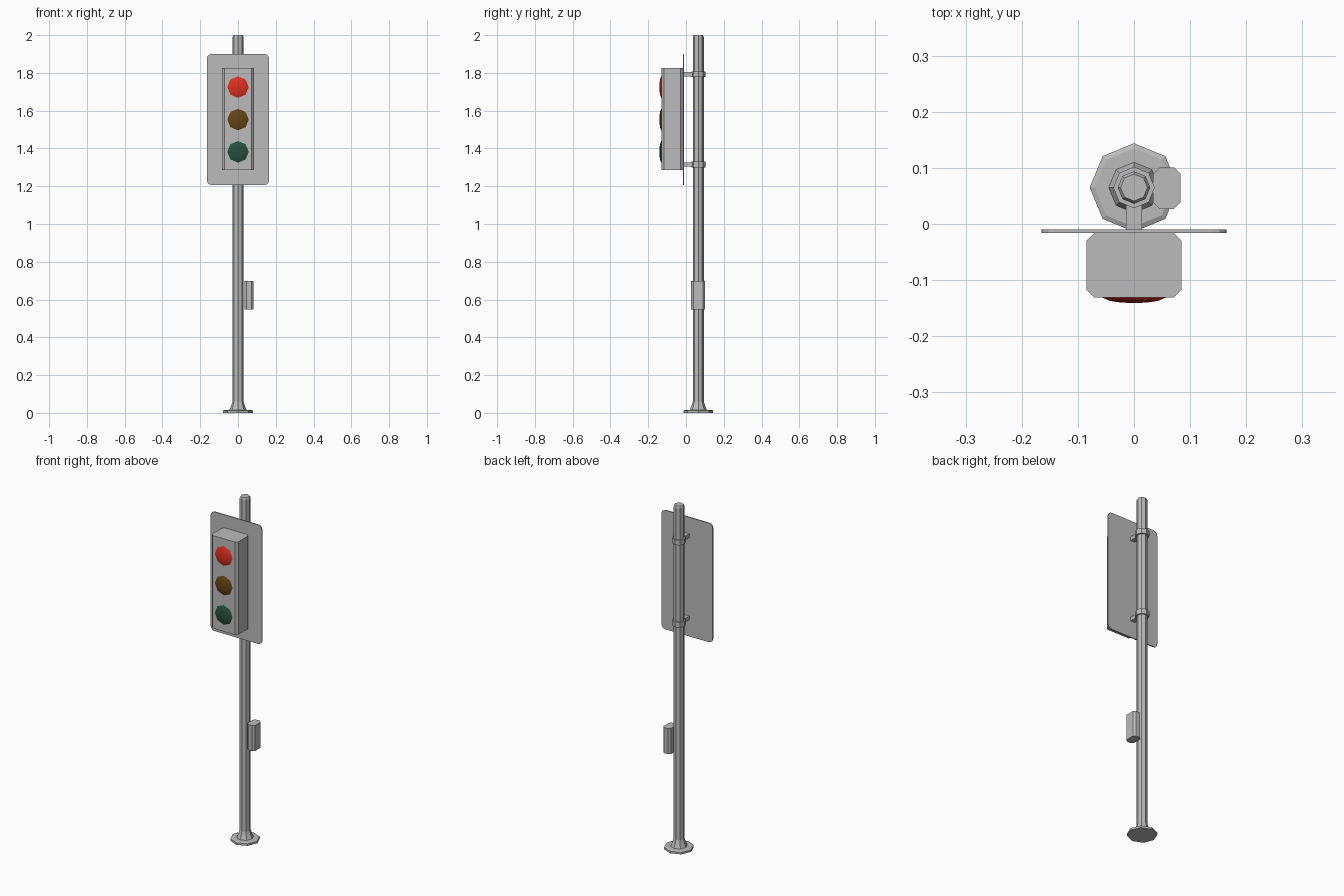
import bpy, bmesh, math
from mathutils import Matrix, Vector

cube = bpy.data.objects.get("Cube")
if cube:
    bpy.data.objects.remove(cube, do_unlink=True)

POLE_Y = 0.065


def material(name, rgb):
    m = bpy.data.materials.new(name)
    m.use_nodes = True
    m.diffuse_color = (*rgb, 1)
    m.node_tree.nodes["Principled BSDF"].inputs["Base Color"].default_value = (*rgb, 1)
    return m


grey = material("painted grey", (0.5, 0.5, 0.5))
red = material("lit red", (0.74, 0.03, 0.015))
amber = material("dim amber", (0.13, 0.06, 0.007))
green = material("dim green", (0.02, 0.08, 0.045))


def finish(name, bm, mat):
    bmesh.ops.recalc_face_normals(bm, faces=bm.faces)
    mesh = bpy.data.meshes.new(name)
    bm.to_mesh(mesh)
    bm.free()
    mesh.materials.append(mat)
    ob = bpy.data.objects.new(name, mesh)
    bpy.context.collection.objects.link(ob)
    return ob


def lathe(name, profile, mat, matrix, sides=8):
    """Rings of (radius, height) joined into a closed solid."""
    bm = bmesh.new()
    rings = []
    for r, h in profile:
        angles = [2 * math.pi * i / sides for i in range(sides)]
        rings.append([bm.verts.new((r * math.cos(a), r * math.sin(a), h)) for a in angles])
    for low, high in zip(rings, rings[1:]):
        for i in range(sides):
            j = (i + 1) % sides
            bm.faces.new((low[i], low[j], high[j], high[i]))
    bm.faces.new(rings[0][::-1])
    bm.faces.new(rings[-1])
    bm.transform(matrix)
    return finish(name, bm, mat)


def box(name, low, high, mat, axis=None, bevel=0, segments=1):
    """Box between two corners; edges along one axis may be bevelled."""
    low, high = Vector(low), Vector(high)
    bm = bmesh.new()
    bmesh.ops.create_cube(bm, size=1)
    bm.transform(Matrix.Translation((low + high) / 2) @ Matrix.Diagonal((*(high - low), 1)))
    if bevel:
        edges = [e for e in bm.edges
                 if abs((e.verts[0].co - e.verts[1].co).normalized()[axis]) > 0.9]
        bmesh.ops.bevel(bm, geom=edges, offset=bevel, segments=segments,
                        profile=0.5, affect='EDGES')
    return finish(name, bm, mat)


# Pole and its flared foot
at_pole = Matrix.Translation((0, POLE_Y, 0))
lathe("pole", [(0.029, 0.01), (0.029, 1.99), (0.024, 2.0)], grey, at_pole)
lathe("base_flange", [(0.079, 0), (0.079, 0.012), (0.07, 0.016)], grey, at_pole)
lathe("base_collar", [(0.046, 0.014), (0.037, 0.035), (0.029, 0.06)], grey, at_pole)

# Clamps with arms holding the backplate
for label, z in (("upper", 1.793), ("lower", 1.315)):
    lathe(label + "_clamp", [(0.037, -0.015), (0.037, 0.015)], grey,
          Matrix.Translation((0, POLE_Y, z)))
    box(label + "_arm", (-0.014, -0.011, z - 0.011), (0.014, 0.04, z + 0.011), grey)

# Backplate, signal housing and push-button box
box("backplate", (-0.165, -0.016, 1.207), (0.165, -0.01, 1.9), grey, 1, 0.025, 3)
box("signal_housing", (-0.085, -0.131, 1.285), (0.085, -0.016, 1.825), grey, 2, 0.014)
box("button_box", (0.034, 0.027, 0.548), (0.083, 0.101, 0.697), grey, 2, 0.012)

# Faceted domed lenses
face_front = Matrix.Rotation(math.pi / 2, 4, 'X')
dome = [(0.057, -0.002), (0.057, 0), (0.043, 0.006), (0.023, 0.009), (0.001, 0.01)]
for label, z, mat in (("red", 1.725, red), ("amber", 1.553, amber), ("green", 1.382, green)):
    lens = lathe(label + "_lens", dome, mat, Matrix.Translation((0, -0.131, z)) @ face_front)
    lens.data.shade_smooth()
    bpy.context.view_layer.objects.active = lens
    lens.select_set(True)
    bpy.ops.object.shade_smooth_by_angle(angle=math.radians(40))
    lens.select_set(False)
